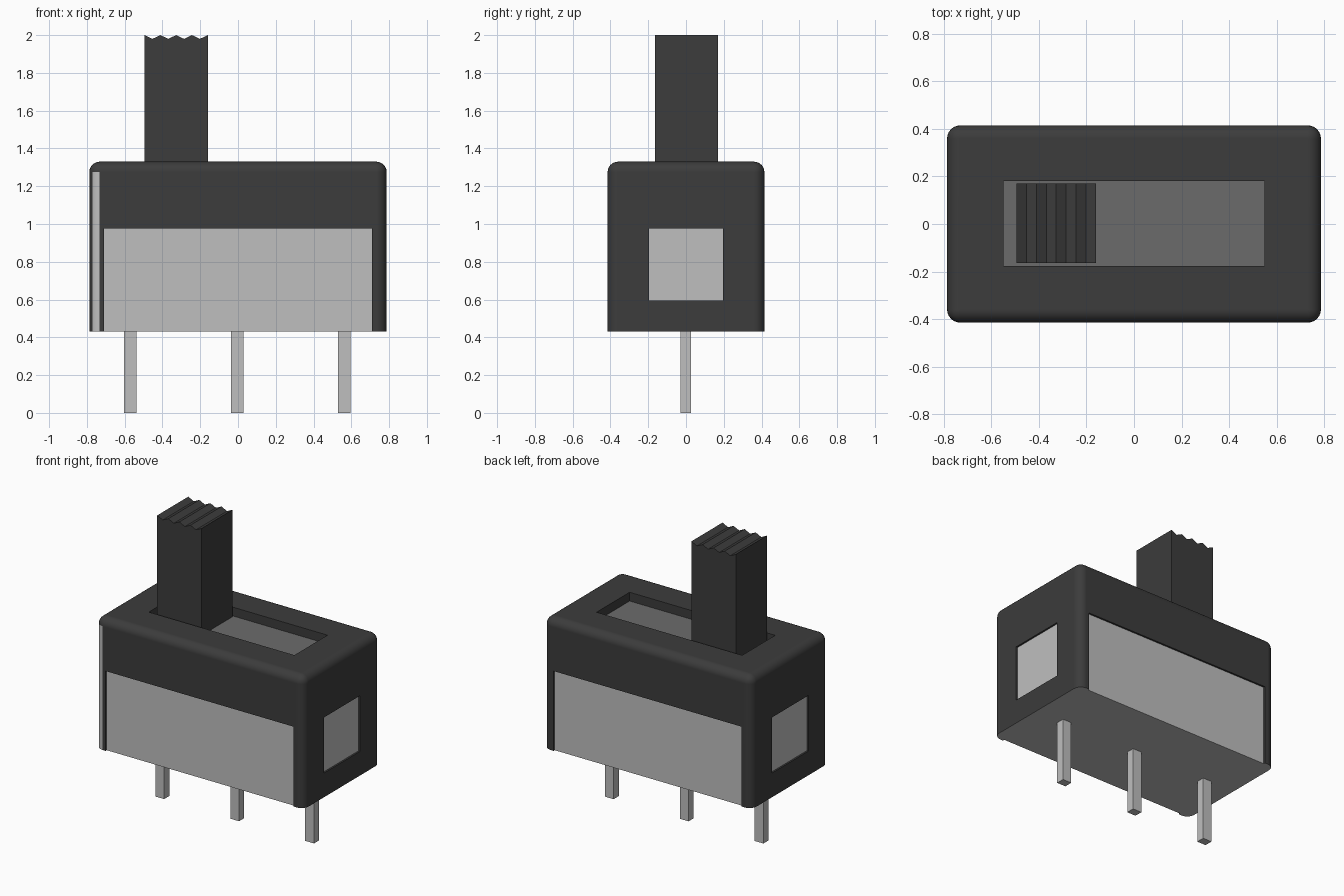
import bpy
import bmesh
from mathutils import Vector

if "Cube" in bpy.data.objects:
    bpy.data.objects.remove(bpy.data.objects["Cube"], do_unlink=True)


def make_material(name, value):
    mat = bpy.data.materials.new(name)
    mat.use_nodes = True
    color = (value, value, value, 1)
    mat.diffuse_color = color
    mat.node_tree.nodes["Principled BSDF"].inputs["Base Color"].default_value = color
    return mat


black = make_material("black plastic", 0.045)
light = make_material("light grey metal", 0.52)
mid = make_material("mid grey floor", 0.148)


def add_object(name, bm, *mats):
    bmesh.ops.recalc_face_normals(bm, faces=bm.faces[:])
    mesh = bpy.data.meshes.new(name)
    bm.to_mesh(mesh)
    bm.free()
    for mat in mats:
        mesh.materials.append(mat)
    obj = bpy.data.objects.new(name, mesh)
    bpy.context.collection.objects.link(obj)
    return obj


def box_mesh(low, high):
    low, high = Vector(low), Vector(high)
    bm = bmesh.new()
    bmesh.ops.create_cube(bm, size=1)
    for v in bm.verts:
        v.co = (low + high) / 2 + v.co * (high - low)
    return bm


# Main dimensions
HX, HY, BOTTOM, TOP = 0.787, 0.415, 0.43, 1.33
RECESS, FLOOR = 0.012, 1.27

# Case: rounded everywhere except along the bottom rim
bm = box_mesh((-HX, -HY, BOTTOM), (HX, HY, TOP))
rounded = [e for e in bm.edges if max(v.co.z for v in e.verts) > TOP - 0.01]
bmesh.ops.bevel(bm, geom=rounded, offset=0.055, offset_type='OFFSET',
                segments=6, profile=0.5, affect='EDGES')
case = add_object("case", bm, black, light, mid)

# Cut the lever slot, the side panels and the end windows
cuts = [((-0.55, -0.177, FLOOR), (0.55, 0.18, 1.5))]
for s in (-1, 1):
    ys = sorted((s * (HY - RECESS), s * 0.6))
    xs = sorted((s * (HX - RECESS), s * 1.0))
    cuts.append(((-0.71, ys[0], 0.3), (0.71, ys[1], 0.975)))
    cuts.append(((xs[0], -0.197, 0.595), (xs[1], 0.195, 0.975)))
cutters = []
for low, high in cuts:
    cutter = add_object("cutter", box_mesh(low, high))
    cutter.hide_render = True
    mod = case.modifiers.new("cut", 'BOOLEAN')
    mod.object = cutter
    mod.operation = 'DIFFERENCE'
    mod.solver = 'EXACT'
    cutters.append(cutter)

bpy.context.view_layer.objects.active = case
case.select_set(True)
for mod in list(case.modifiers):
    bpy.ops.object.modifier_apply(modifier=mod.name)
for cutter in cutters:
    bpy.data.objects.remove(cutter, do_unlink=True)

# Colour recessed panels, underside, slot floor and the exposed corner strip
for p in case.data.polygons:
    c, n = p.center, p.normal
    side_panel = abs(n.y) > 0.99 and abs(abs(c.y) - HY + RECESS) < 0.003
    end_panel = abs(n.x) > 0.99 and abs(abs(c.x) - HX + RECESS) < 0.003
    underside = n.z < -0.9 and c.z < BOTTOM + 0.01
    strip = (c.z < 1.2 and abs(n.z) < 0.1 and n.x < -0.1 and n.y < n.x)
    if side_panel or end_panel or underside or strip:
        p.material_index = 1
    elif n.z > 0.99 and abs(c.z - FLOOR) < 0.003:
        p.material_index = 2
    else:
        p.material_index = 0

bpy.ops.object.shade_smooth_by_angle()
case.modifiers.new("clean shading", 'WEIGHTED_NORMAL').keep_sharp = True

# Lever: block with a ridged top
X0, X1, RIDGES = -0.495, -0.16, 4
profile = [(X1, FLOOR), (X0, FLOOR)]
for i in range(2 * RIDGES + 1):
    profile.append((X0 + (X1 - X0) * i / (2 * RIDGES), 1.98 if i % 2 else 2.0))
bm = bmesh.new()
face = bm.faces.new([bm.verts.new((x, -0.165, z)) for x, z in profile])
ext = bmesh.ops.extrude_face_region(bm, geom=[face])
moved = [g for g in ext["geom"] if isinstance(g, bmesh.types.BMVert)]
bmesh.ops.translate(bm, verts=moved, vec=(0, 0.335, 0))
add_object("lever", bm, black)

# Three terminal pins
for name, x in (("right", -0.57), ("middle", -0.004), ("left", 0.562)):
    bm = box_mesh((x - 0.033, -0.03, 0), (x + 0.033, 0.026, BOTTOM + 0.02))
    add_object(name + "_pin", bm, light)
